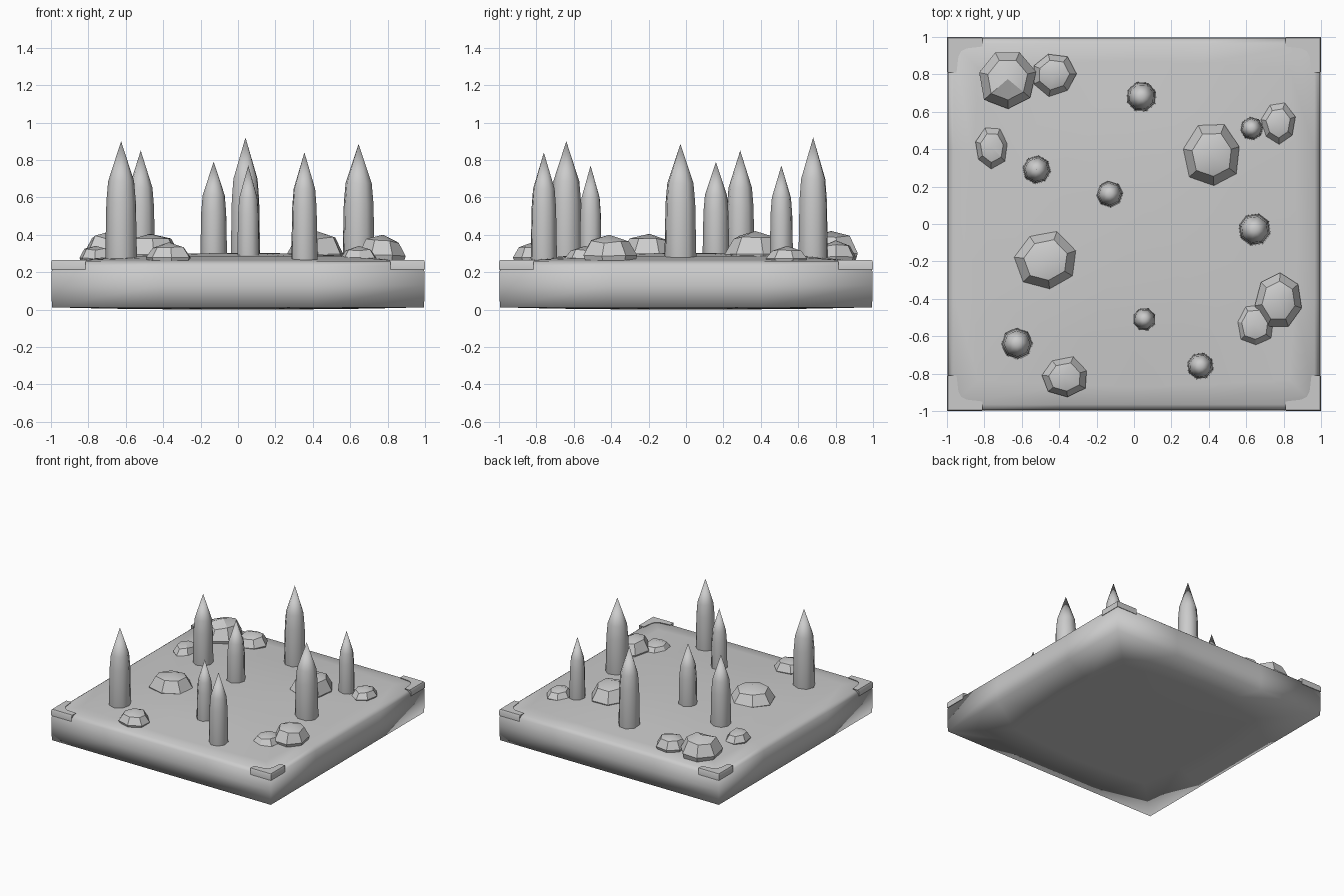
import bpy, bmesh, math, random

if "Cube" in bpy.data.objects:
    bpy.data.objects.remove(bpy.data.objects["Cube"])

random.seed(7)


def loft(name, rings, tip=None, angle=30):
    """Skin a stack of equal-length rings, closing the base and the top (or a tip)."""
    bm = bmesh.new()
    loops = [[bm.verts.new(p) for p in ring] for ring in rings]
    n = len(loops[0])
    for a, b in zip(loops, loops[1:]):
        for i in range(n):
            j = (i + 1) % n
            bm.faces.new((a[i], a[j], b[j], b[i]))
    bm.faces.new(loops[0][::-1])
    if tip:
        t = bm.verts.new(tip)
        for i in range(n):
            bm.faces.new((loops[-1][i], loops[-1][(i + 1) % n], t))
    else:
        bm.faces.new(loops[-1])
    bmesh.ops.recalc_face_normals(bm, faces=bm.faces)
    mesh = bpy.data.meshes.new(name)
    bm.to_mesh(mesh)
    bm.free()
    ob = bpy.data.objects.new(name, mesh)
    bpy.context.collection.objects.link(ob)
    bpy.ops.object.select_all(action='DESELECT')
    ob.select_set(True)
    bpy.context.view_layer.objects.active = ob
    bpy.ops.object.shade_smooth_by_angle(angle=math.radians(angle))
    return ob


def square_ring(half, z, roundness=0.0):
    """Ring of 16 points blending from a square to a circle."""
    pts = []
    for i in range(16):
        a = i * math.tau / 16
        c, s = math.cos(a), math.sin(a)
        k = half * ((1 - roundness) / max(abs(c), abs(s)) + roundness)
        pts.append((k * c, k * s, z))
    return pts


# Slab: softly domed top, slightly bowed underside
loft("ground_slab", [
    square_ring(0.25, 0.0, 0.6),
    square_ring(0.70, 0.005, 0.3),
    square_ring(0.995, 0.012),
    square_ring(0.998, 0.13),
    square_ring(0.995, 0.235),
    square_ring(0.965, 0.258),
    square_ring(0.87, 0.263, 0.15),
    square_ring(0.64, 0.287, 0.6),
    square_ring(0.30, 0.300, 0.8)], tip=(0.1, 0.05, 0.303), angle=100)

# L-shaped corner brackets
outline = [(1, 1), (0.815, 1), (0.815, 0.955), (0.90, 0.945),
           (0.93, 0.93), (0.945, 0.90), (0.955, 0.815), (1, 0.815)]
for sx in (-1, 1):
    for sy in (-1, 1):
        inset = [(sx * (x - 0.006), sy * (y - 0.006), 0.266) for x, y in outline]
        loft("corner_bracket", [
            [(sx * x, sy * y, 0.215) for x, y in outline],
            [(sx * x, sy * y, 0.252) for x, y in outline], inset], angle=40)

# Pointed pillars: x, y, radius, tip height
pillars = [(0.04, 0.68, 0.083, 0.92), (0.63, 0.51, 0.063, 0.77),
           (-0.52, 0.29, 0.077, 0.85), (-0.13, 0.16, 0.072, 0.79),
           (0.645, -0.03, 0.088, 0.885), (0.055, -0.51, 0.063, 0.77),
           (-0.625, -0.64, 0.085, 0.90), (0.355, -0.76, 0.073, 0.84)]
for x, y, r, top in pillars:
    h = top - 0.25
    turn = random.random()
    rings = []
    for f, z in ((0.93, 0.0), (1.0, 0.04), (0.93, 0.50), (0.82, 0.67)):
        rings.append([(x + r * f * math.cos(turn + i * math.tau / 8),
                       y + r * f * math.sin(turn + i * math.tau / 8),
                       0.25 + h * z) for i in range(8)])
    loft("pointed_pillar", rings, tip=(x, y, top), angle=50)

# Low faceted boulders: x, y, x radius, y radius, top height
boulders = [(-0.675, 0.775, 0.155, 0.165, 0.42), (-0.43, 0.80, 0.12, 0.115, 0.37),
            (-0.76, 0.41, 0.09, 0.11, 0.34), (0.42, 0.37, 0.155, 0.17, 0.42),
            (0.77, 0.54, 0.09, 0.11, 0.34), (-0.47, -0.195, 0.17, 0.158, 0.405),
            (0.775, -0.41, 0.13, 0.153, 0.40), (0.645, -0.54, 0.10, 0.115, 0.34),
            (-0.37, -0.82, 0.13, 0.11, 0.36)]
for x, y, rx, ry, top in boulders:
    h = top - 0.25
    turn = random.random() * math.tau
    jit = [random.uniform(0.95, 1.08) for _ in range(7)]
    lift = [random.uniform(-0.08, 0.08) for _ in range(7)]
    rings = []
    for f, z, w in ((0.90, 0.0, 0), (1.0, 0.27, 0.4), (0.70, 0.78, 1)):
        rings.append([(x + rx * f * jit[i] * math.cos(turn + i * math.tau / 7),
                       y + ry * f * jit[i] * math.sin(turn + i * math.tau / 7),
                       0.25 + h * (z + w * lift[i])) for i in range(7)])
    loft("boulder", rings, tip=(x, y, top), angle=30)
